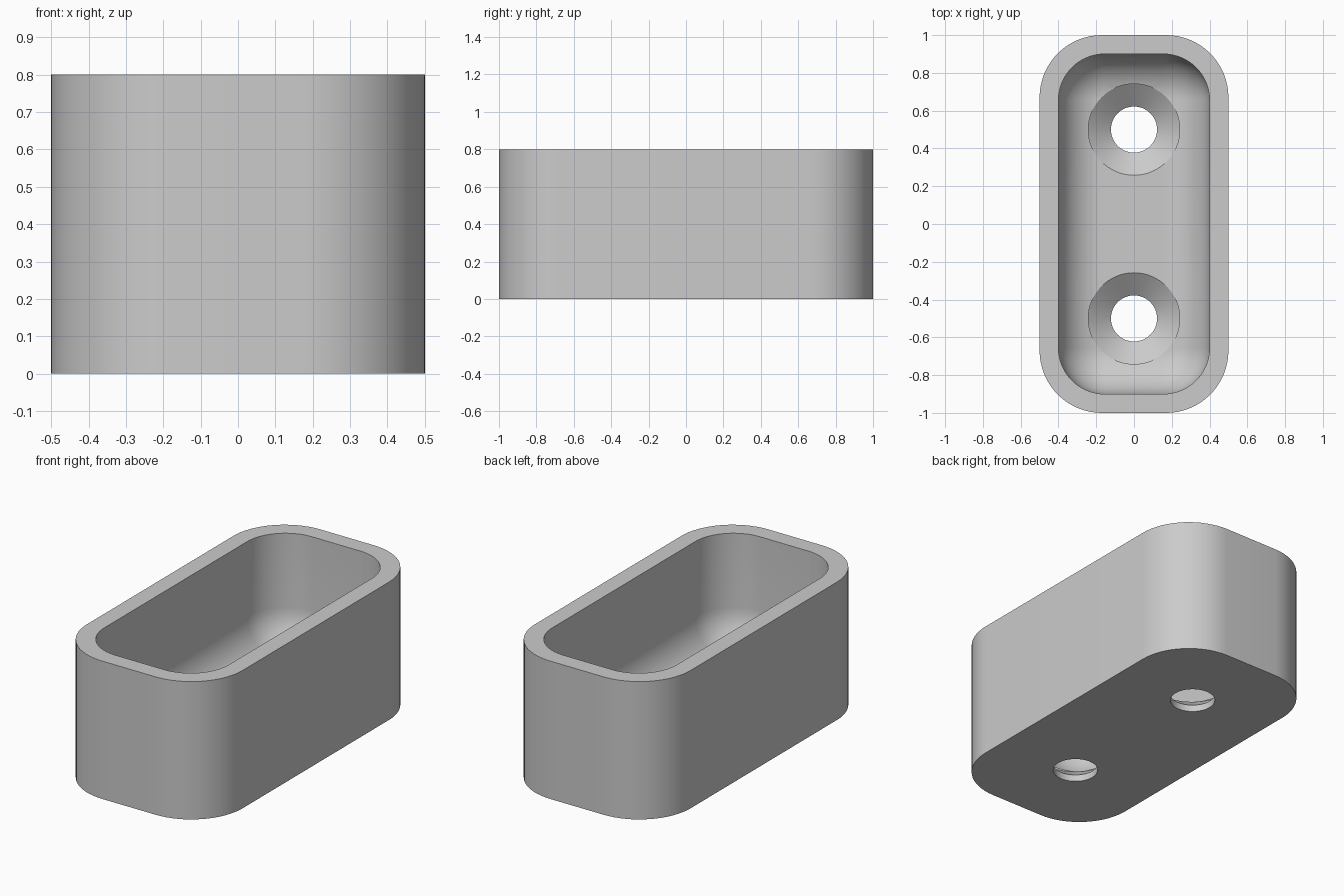
import bpy, bmesh
from math import sin, cos, pi

cube = bpy.data.objects.get("Cube")
if cube:
    bpy.data.objects.remove(cube, do_unlink=True)

FLOOR, HEIGHT, FILLET = 0.13, 0.8, 0.24

grey = bpy.data.materials.new("plain grey")
grey.use_nodes = True
colour = (0.6, 0.6, 0.6, 1)
grey.diffuse_color = colour
grey.node_tree.nodes["Principled BSDF"].inputs["Base Color"].default_value = colour


def rounded_ring(bm, hx, hy, r, z, steps=16):
    """Loop of vertices around a rounded rectangle."""
    ring = []
    for k, (sx, sy) in enumerate([(1, 1), (-1, 1), (-1, -1), (1, -1)]):
        for i in range(steps + 1):
            a = (k + i / steps) * pi / 2
            ring.append(bm.verts.new((sx * (hx - r) + r * cos(a),
                                      sy * (hy - r) + r * sin(a), z)))
    return ring


def circle_ring(bm, y, r, z, n=64):
    return [bm.verts.new((r * cos(2 * pi * i / n), y + r * sin(2 * pi * i / n), z))
            for i in range(n)]


def skin(bm, rings):
    """Bridge successive rings and cap both ends."""
    for a, b in zip(rings, rings[1:]):
        for i in range(len(a)):
            j = (i + 1) % len(a)
            bm.faces.new((a[i], a[j], b[j], b[i]))
    bm.faces.new(rings[0][::-1])
    bm.faces.new(rings[-1])


def make_object(name, bm):
    bmesh.ops.recalc_face_normals(bm, faces=bm.faces)
    mesh = bpy.data.meshes.new(name)
    bm.to_mesh(mesh)
    bm.free()
    mesh.materials.append(grey)
    obj = bpy.data.objects.new(name, mesh)
    bpy.context.collection.objects.link(obj)
    return obj


# Tray: outer wall, flat rim, inner wall, then a fillet down to the floor
bm = bmesh.new()
rings = [rounded_ring(bm, 0.5, 1, 0.33, 0),
         rounded_ring(bm, 0.5, 1, 0.33, HEIGHT),
         rounded_ring(bm, 0.4, 0.9, 0.245, HEIGHT)]
for i in range(13):
    a = i / 12 * pi / 2
    inset = FILLET * (1 - cos(a))
    rings.append(rounded_ring(bm, 0.4 - inset, 0.9 - inset, 0.245 - inset,
                              FLOOR + FILLET * (1 - sin(a))))
skin(bm, rings)
tray = make_object("tray", bm)

# Two countersunk screw holes through the floor
bm = bmesh.new()
for y in (-0.5, 0.5):
    profile = [(0.122, -0.1), (0.122, 0.04), (0.242, FLOOR), (0.242, 0.5)]
    skin(bm, [circle_ring(bm, y, r, z) for r, z in profile])
cutter = make_object("screw_hole_cutter", bm)
cutter.hide_render = True

cut = tray.modifiers.new("screw holes", 'BOOLEAN')
cut.operation = 'DIFFERENCE'
cut.solver = 'EXACT'
cut.object = cutter

bpy.ops.object.select_all(action='DESELECT')
tray.select_set(True)
bpy.context.view_layer.objects.active = tray
bpy.ops.object.modifier_apply(modifier=cut.name)
bpy.data.objects.remove(cutter, do_unlink=True)
bpy.ops.object.shade_smooth_by_angle(angle=pi / 6)
